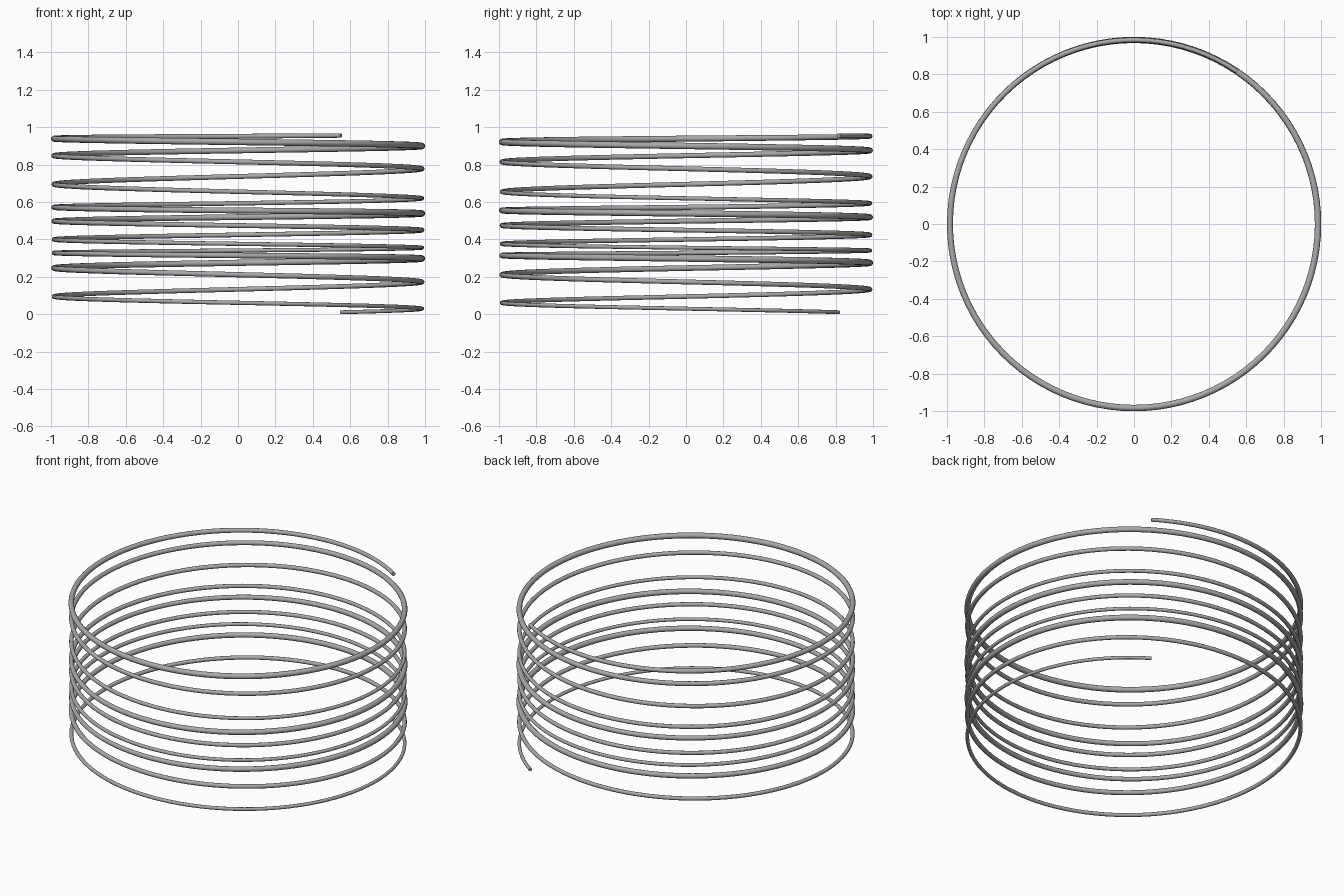
import bpy
import math

cube = bpy.data.objects.get("Cube")
if cube:
    bpy.data.objects.remove(cube, do_unlink=True)

# Wire height and wire radius at every half turn of the coil
HEIGHTS = [-.03, .03, .095, .173, .247, .298, .328, .356, .4, .45, .498,
           .539, .572, .62, .695, .778, .848, .9, .939, .96]
THICKNESS = [.01, .0105, .012, .013, .015, .017, .012, .0105, .012, .0125, .0135,
             .017, .0135, .011, .013, .013, .0135, .017, .016, .01]
COIL_RADIUS = .984
TURNS = 9
STEPS = 96            # points per turn
START = -56 / 360     # first wire end, in turns


def smooth_value(knots, turn):
    """Smooth curve through values spaced half a turn apart."""
    pos = (turn + .5) * 2
    i = min(int(pos), len(knots) - 2)
    f = pos - i
    b, c = knots[i], knots[i + 1]
    a = knots[i - 1] if i else 2 * b - c
    d = knots[i + 2] if i + 2 < len(knots) else c
    return b + f / 2 * (c - a + f * (2*a - 5*b + 4*c - d + f * (3*(b - c) + d - a)))


# Coiled wire, winding clockwise upward with uneven pitch and thickness
curve = bpy.data.curves.new("coil_wire", "CURVE")
curve.dimensions = "3D"
curve.twist_mode = "Z_UP"
curve.bevel_depth = 1
curve.bevel_resolution = 4
curve.use_fill_caps = True
spline = curve.splines.new("POLY")
spline.points.add(TURNS * STEPS)
for n, point in enumerate(spline.points):
    turn = START + n / STEPS
    angle = -turn * math.tau
    point.co = (COIL_RADIUS * math.cos(angle), COIL_RADIUS * math.sin(angle),
                smooth_value(HEIGHTS, turn), 1)
    point.radius = smooth_value(THICKNESS, turn)

# Steel colour
steel = bpy.data.materials.new("steel_grey")
steel.use_nodes = True
steel.diffuse_color = (.4, .4, .4, 1)
steel.node_tree.nodes["Principled BSDF"].inputs["Base Color"].default_value = (.4, .4, .4, 1)
curve.materials.append(steel)

# Turn the wire into a mesh standing on the ground
coil = bpy.data.objects.new("coil_wire", curve)
bpy.context.collection.objects.link(coil)
bpy.ops.object.select_all(action="DESELECT")
coil.select_set(True)
bpy.context.view_layer.objects.active = coil
bpy.ops.object.convert(target="MESH")
coil = bpy.context.object
lowest = min(v.co.z for v in coil.data.vertices)
for v in coil.data.vertices:
    v.co.z -= lowest
bpy.ops.object.shade_smooth_by_angle(angle=math.radians(40))
